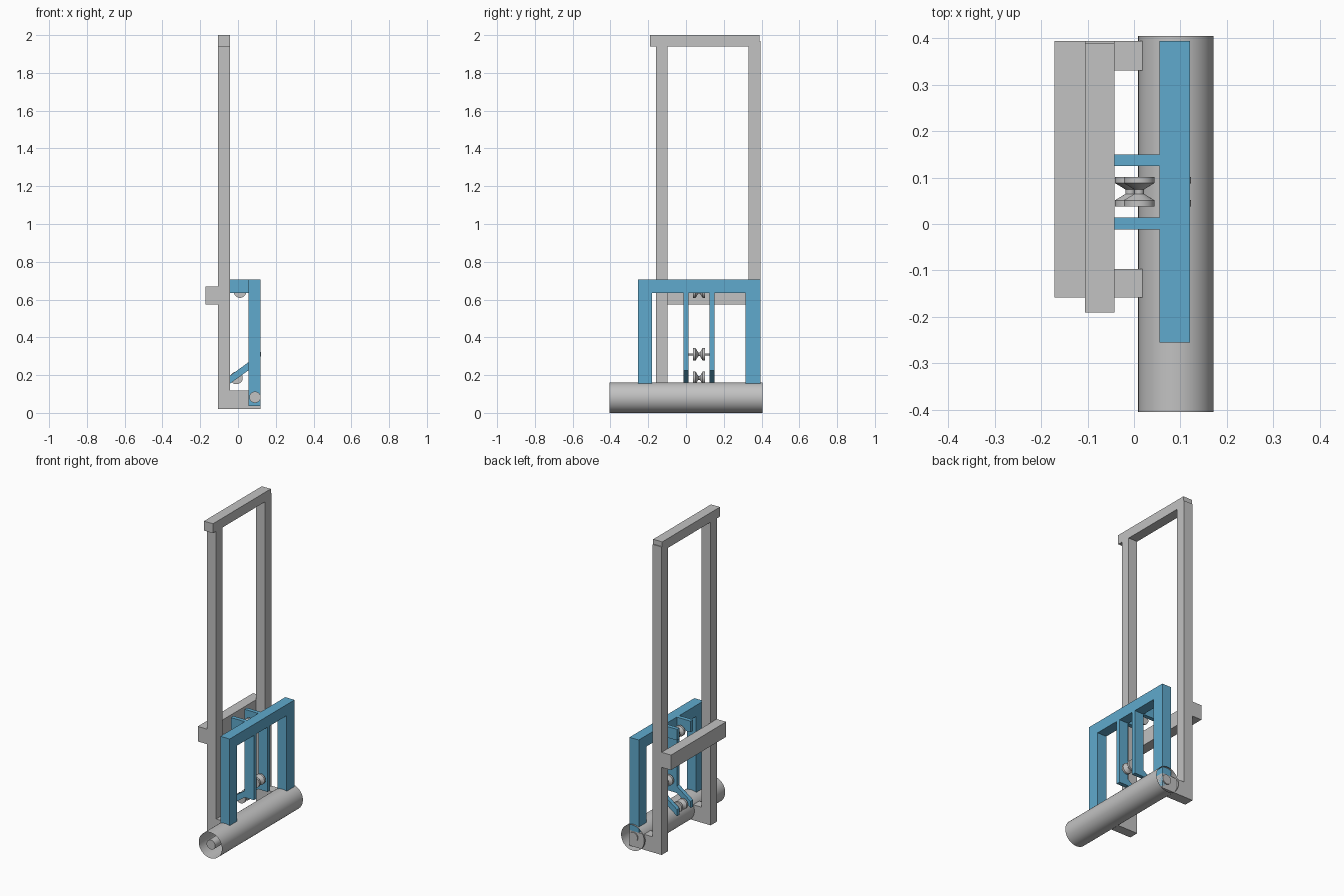
import bpy, bmesh, math
from mathutils import Matrix, Vector

if "Cube" in bpy.data.objects:
    bpy.data.objects.remove(bpy.data.objects["Cube"])


def material(name, rgb):
    m = bpy.data.materials.new(name)
    m.diffuse_color = (*rgb, 1)
    m.use_nodes = True
    m.node_tree.nodes["Principled BSDF"].inputs["Base Color"].default_value = m.diffuse_color
    return m


GREY = material("light_grey", (0.54, 0.54, 0.54))
BLUE = material("steel_blue", (0.115, 0.40, 0.61))


def finish(name, bm, mat, smooth=False):
    bmesh.ops.recalc_face_normals(bm, faces=bm.faces)
    me = bpy.data.meshes.new(name)
    bm.to_mesh(me)
    bm.free()
    me.materials.append(mat)
    ob = bpy.data.objects.new(name, me)
    bpy.context.collection.objects.link(ob)
    if smooth:
        bpy.ops.object.select_all(action='DESELECT')
        ob.select_set(True)
        bpy.context.view_layer.objects.active = ob
        bpy.ops.object.shade_smooth_by_angle(angle=math.radians(30))
    return ob


def prism(name, profile, y0, y1, mat):
    """Extrude an (x, z) outline along y."""
    bm = bmesh.new()
    face = bm.faces.new([bm.verts.new((x, y0, z)) for x, z in profile])
    ext = bmesh.ops.extrude_face_region(bm, geom=[face])
    verts = [v for v in ext["geom"] if isinstance(v, bmesh.types.BMVert)]
    bmesh.ops.translate(bm, verts=verts, vec=(0, y1 - y0, 0))
    return finish(name, bm, mat)


def box(name, x, y, z, mat):
    prism(name, [(x[0], z[0]), (x[1], z[0]), (x[1], z[1]), (x[0], z[1])], y[0], y[1], mat)


def lathe(name, cx, cz, profile, sides=48):
    """Spin (radius, y) points around an axis parallel to y."""
    bm = bmesh.new()
    verts = [bm.verts.new((cx + r, y, cz)) for r, y in profile]
    edges = [bm.edges.new(p) for p in zip(verts, verts[1:])]
    bmesh.ops.spin(bm, geom=verts + edges, cent=(cx, 0, cz), axis=(0, 1, 0),
                   angle=math.tau, steps=sides)
    bmesh.ops.remove_doubles(bm, verts=bm.verts, dist=1e-5)
    finish(name, bm, GREY, True)


def rod(name, cx, cz, r, y0, y1):
    lathe(name, cx, cz, [(0, y0), (r, y0), (r, y1), (0, y1)], 32)


# Tall grey handle frame with feet reaching into the roller
POST_X = (-0.105, -0.042)
for side, y0, y1 in (("front", -0.158, -0.097), ("back", 0.33, 0.394)):
    box(side + "_post", POST_X, (y0, y1), (0.02, 1.97), GREY)
    box(side + "_foot", (-0.042, 0.12), (y0, y1), (0.02, 0.118), GREY)
box("handle_bar", POST_X, (-0.19, 0.388), (1.94, 2.0), GREY)
box("rear_crossbar", (-0.171, -0.105), (-0.158, 0.394), (0.575, 0.67), GREY)

# Blue carriage frame
FRAME_X = (0.055, 0.12)
box("carriage_top_bar", FRAME_X, (-0.255, 0.394), (0.635, 0.705), BLUE)
for side, y0, y1 in (("front", -0.255, -0.18), ("back", 0.315, 0.394)):
    box(side + "_carriage_leg", FRAME_X, (y0, y1), (0.037, 0.635), BLUE)

# Inner pulley brackets: upright, top arm and sloping lower arm
for side, y0, y1 in (("front", -0.012, 0.014), ("back", 0.125, 0.15)):
    box(side + "_bracket_upright", FRAME_X, (y0, y1), (0.225, 0.635), BLUE)
    box(side + "_bracket_arm", (-0.042, 0.055), (y0, y1), (0.635, 0.705), BLUE)
    prism(side + "_bracket_brace",
          [(-0.042, 0.155), (0.055, 0.225), (0.055, 0.268), (-0.042, 0.197)], y0, y1, BLUE)

# Grooved pulleys
SPOOL = [(0, 0.038), (0.033, 0.038), (0.033, 0.051), (0.01, 0.065),
         (0.01, 0.074), (0.033, 0.088), (0.033, 0.101), (0, 0.101)]
for name, cx, cz in (("lower", -0.008, 0.185), ("middle", 0.09, 0.31), ("upper", 0.011, 0.642)):
    lathe(name + "_pulley", cx, cz, SPOOL)
rod("middle_pulley_axle", 0.09, 0.31, 0.005, 0.0, 0.14)

# Open-ended ground roller and its shaft
lathe("ground_roller", 0.09, 0.081, [(0.081, -0.405), (0.081, 0.405)], 64)
rod("roller_shaft", 0.09, 0.083, 0.03, -0.4, 0.4)
